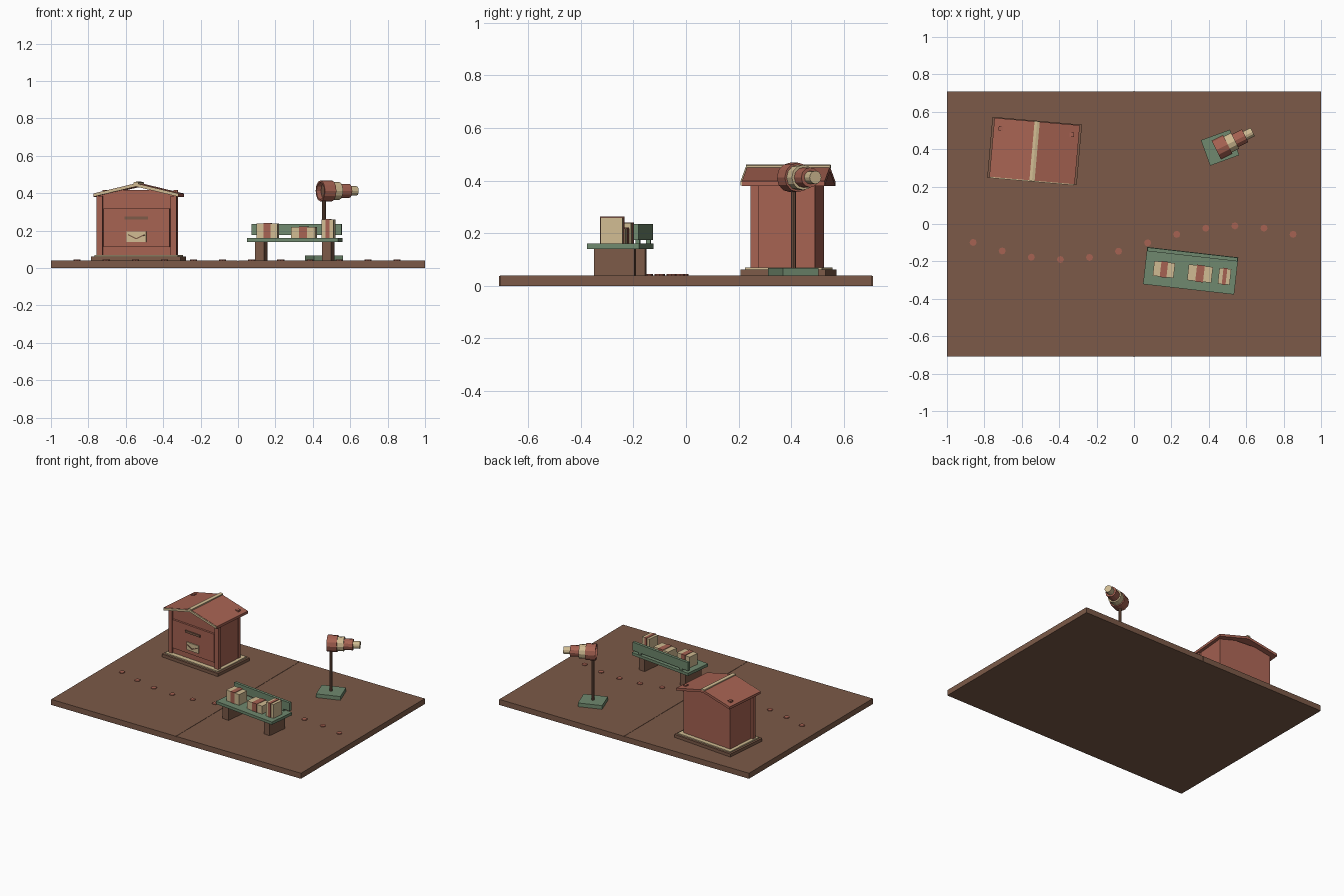
import bpy, bmesh, math
from mathutils import Matrix, Vector

cube = bpy.data.objects.get("Cube")
if cube:
    bpy.data.objects.remove(cube, do_unlink=True)


def material(name, rgb):
    lin = [((c / 255 + 0.055) / 1.055) ** 2.4 for c in rgb] + [1]
    m = bpy.data.materials.new(name)
    m.use_nodes = True
    m.diffuse_color = lin
    m.node_tree.nodes["Principled BSDF"].inputs["Base Color"].default_value = lin
    return m


BROWN = material("earth brown", (124, 90, 72))
RED = material("brick red", (166, 98, 82))
GREEN = material("sage green", (112, 137, 110))
CREAM = material("cream", (208, 187, 146))


def frame(x, y, degrees):
    return Matrix.Translation((x, y, 0)) @ Matrix.Rotation(math.radians(degrees), 4, 'Z')


WORLD = Matrix.Identity(4)


def finish(name, bm, mat, matrix):
    bmesh.ops.recalc_face_normals(bm, faces=bm.faces)
    mesh = bpy.data.meshes.new(name)
    bm.to_mesh(mesh)
    bm.free()
    mesh.materials.append(mat)
    ob = bpy.data.objects.new(name, mesh)
    bpy.context.collection.objects.link(ob)
    ob.matrix_world = matrix
    return ob


def box(name, mat, fr, size, x, y, z0, tilt=0):
    """Box standing on z0, optionally tilted about the y axis."""
    bm = bmesh.new()
    bmesh.ops.create_cube(bm, size=1)
    bmesh.ops.scale(bm, vec=size, verts=bm.verts)
    place = Matrix.Translation((x, y, z0 + size[2] / 2)) @ Matrix.Rotation(tilt, 4, 'Y')
    return finish(name, bm, mat, fr @ place)


def prism(name, mat, fr, profile, y0, y1):
    """Extrude an xz profile along y."""
    bm = bmesh.new()
    face = bm.faces.new([bm.verts.new((x, y0, z)) for x, z in profile])
    ext = bmesh.ops.extrude_face_region(bm, geom=[face])
    moved = [v for v in ext["geom"] if isinstance(v, bmesh.types.BMVert)]
    bmesh.ops.translate(bm, vec=(0, y1 - y0, 0), verts=moved)
    return finish(name, bm, mat, fr)


def cylinder(name, mat, matrix, radius, start, end, sides=12):
    """Cylinder along local z from start to end."""
    bm = bmesh.new()
    bmesh.ops.create_cone(bm, cap_ends=True, segments=sides, radius1=radius,
                          radius2=radius, depth=end - start)
    return finish(name, bm, mat, matrix @ Matrix.Translation((0, 0, (start + end) / 2)))


# Ground: two boards with a seam
for side, s in (("left", 1), ("right", -1)):
    box("ground_" + side, BROWN, WORLD, (0.998, 1.416, 0.04), s * 0.501, 0, 0)
box("ground_seam", BROWN, WORLD, (0.006, 1.42, 0.038), 0, 0, 0)

# Winding trail of flat stones
for i in range(12):
    x = -0.86 + 0.1555 * i
    y = -0.1 + 0.09 * math.sin(math.pi * (x - 0.075) / 0.93)
    cylinder("trail_stone", RED, frame(x, y, 0), 0.019, 0.038, 0.045, 8)

# Hut: plinth, floor and body
hut = frame(-0.5315, 0.39, -5)
box("hut_plinth", BROWN, hut, (0.48, 0.325, 0.022), 0, 0, 0.04)
box("hut_floor", CREAM, hut, (0.45, 0.295, 0.008), 0, 0, 0.062)
prism("hut_body", RED, hut, [(-0.2, 0.07), (0.2, 0.07), (0.2, 0.388), (0.075, 0.417),
                             (-0.075, 0.417), (-0.2, 0.388)], -0.115, 0.118)

# Hut front: corner posts, door panel, slot and envelope sign
for s in (-1, 1):
    box("front_post", RED, hut, (0.032, 0.03, 0.315), s * 0.198, -0.112, 0.07)
    box("rear_post", RED, hut, (0.024, 0.024, 0.346), s * 0.19, 0.104, 0.07)
box("front_panel", RED, hut, (0.355, 0.014, 0.205), 0, -0.122, 0.112)
box("letter_slot", BROWN, hut, (0.125, 0.008, 0.016), 0, -0.132, 0.26)
box("envelope_sign", CREAM, hut, (0.105, 0.008, 0.055), 0, -0.132, 0.14)
for s in (-1, 1):
    box("envelope_fold", BROWN, hut, (0.05, 0.004, 0.006), s * 0.022, -0.138, 0.164, -s * 0.45)


# Hut roof: two slopes, front trim and ridge strip
def slope(s, reach, top, thick):
    drop = 0.24 * reach
    return [(0, top), (s * reach, top - drop), (s * reach, top - drop - thick), (0, top - thick)]


for s in (-1, 1):
    prism("roof_slope", RED, hut, slope(s, 0.229, 0.453, 0.018), -0.158, 0.158)
    prism("roof_front_trim", CREAM, hut, slope(s, 0.226, 0.451, 0.015), -0.164, -0.157)
    prism("ridge_strip", CREAM, hut, slope(s, 0.014, 0.461, 0.01), -0.162, 0.16)

# Bench with legs and back board
bench = frame(0.303, -0.25, -6.5)
box("bench_top", GREEN, bench, (0.49, 0.2, 0.02), 0, 0, 0.14)
box("bench_back", GREEN, bench, (0.485, 0.02, 0.06), 0, 0.088, 0.175)
for s in (-1, 1):
    box("bench_leg", BROWN, bench, (0.05, 0.155, 0.1), s * 0.18, 0, 0.04)
    box("back_bracket", GREEN, bench, (0.02, 0.016, 0.02), s * 0.18, 0.088, 0.158)

# Parcels with red bands: x, y, width, depth, height
for x, y, w, d, h in ((0.16, -0.243, 0.112, 0.08, 0.078),
                      (0.353, -0.265, 0.13, 0.085, 0.058),
                      (0.484, -0.28, 0.064, 0.085, 0.1)):
    spot = frame(x, y, -6.5)
    box("parcel", CREAM, spot, (w, d, h), 0, 0, 0.16)
    box("parcel_band", RED, spot, (w * 0.32, d + 0.006, h + 0.003), 0, 0, 0.16)

# Telescope stand
stand = frame(0.46, 0.408, 20)
box("stand_base", GREEN, stand, (0.165, 0.145, 0.027), 0, 0, 0.04)
cylinder("stand_pole", BROWN, stand, 0.01, 0.06, 0.37, 10)

# Telescope barrel: stepped segments along a level axis
axis = frame(0.46, 0.405, 26.6) @ Matrix.Translation((0, 0, 0.412)) @ Matrix.Rotation(math.pi / 2, 4, 'Y')
cylinder("barrel_middle", CREAM, axis, 0.048, 0.045, 0.09)
cylinder("barrel_rear", RED, axis, 0.038, 0.09, 0.15)
cylinder("eyepiece", CREAM, axis, 0.025, 0.15, 0.195)
cylinder("front_lens", BROWN, axis, 0.05, 0.005, 0.045)

# Hollow front hood, lathed from its wall section
bm = bmesh.new()
wall = [(0.046, -0.022), (0.056, -0.022), (0.056, 0.046), (0.046, 0.046)]
verts = [bm.verts.new((r, 0, z)) for r, z in wall]
edges = [bm.edges.new((verts[i], verts[(i + 1) % 4])) for i in range(4)]
bmesh.ops.spin(bm, geom=verts + edges, cent=(0, 0, 0), axis=(0, 0, 1),
               angle=math.tau, steps=12, use_merge=True)
bmesh.ops.remove_doubles(bm, verts=bm.verts, dist=0.0001)
finish("barrel_hood", bm, RED, axis)
